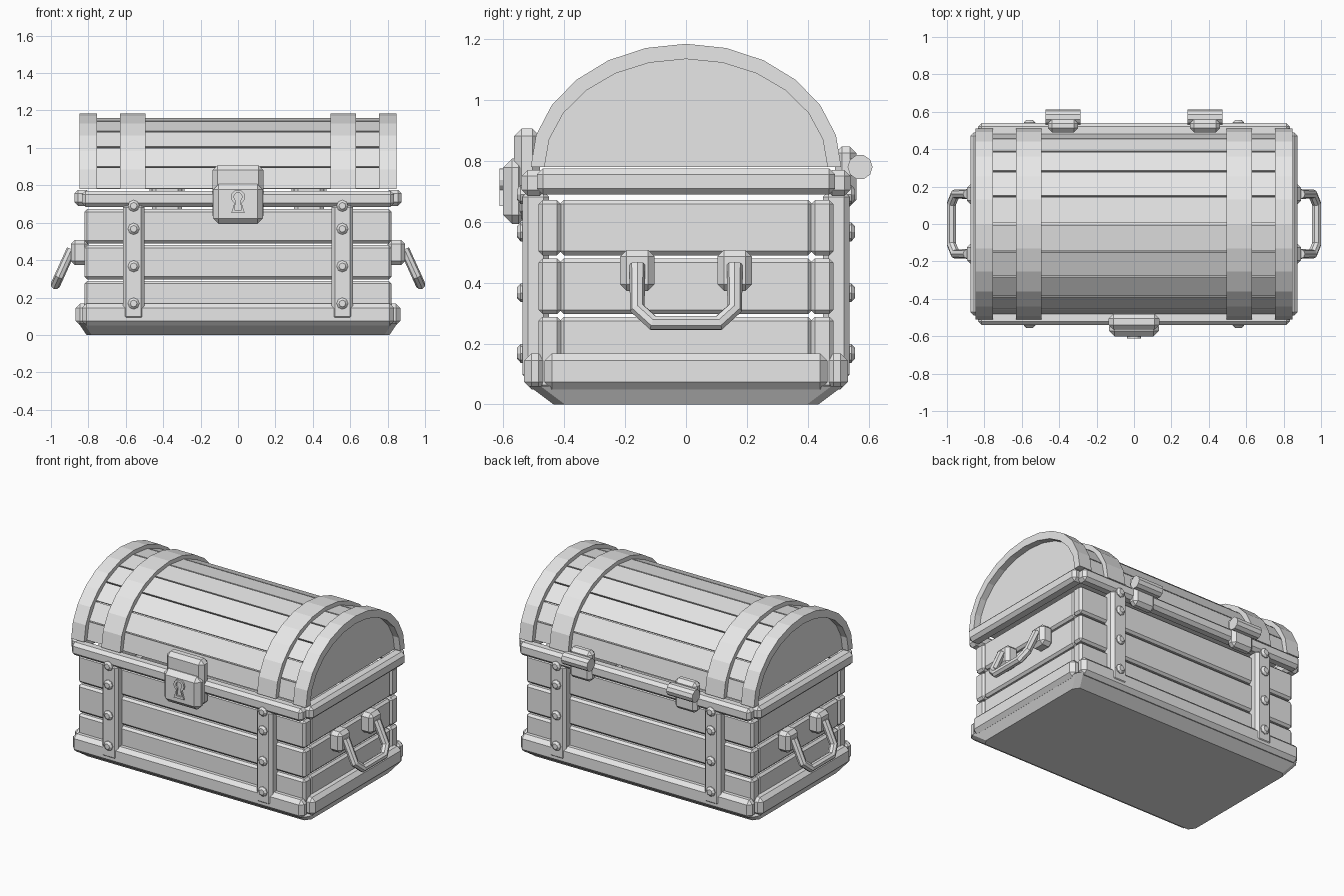
import bpy, bmesh, math
from mathutils import Vector

if "Cube" in bpy.data.objects:
    bpy.data.objects.remove(bpy.data.objects["Cube"], do_unlink=True)

grey = bpy.data.materials.new("plain_grey")
grey.use_nodes = True
COLOUR = (0.8, 0.8, 0.8, 1)
grey.diffuse_color = COLOUR
grey.node_tree.nodes["Principled BSDF"].inputs["Base Color"].default_value = COLOUR


def finish(name, bm):
    bmesh.ops.recalc_face_normals(bm, faces=bm.faces)
    mesh = bpy.data.meshes.new(name)
    bm.to_mesh(mesh)
    bm.free()
    mesh.materials.append(grey)
    ob = bpy.data.objects.new(name, mesh)
    bpy.context.collection.objects.link(ob)
    return ob


def box(name, xs, ys, zs, chamfer=0.02):
    """Chamfered box between the given limits."""
    bm = bmesh.new()
    bmesh.ops.create_cube(bm, size=1)
    for v in bm.verts:
        v.co = [sum(lim) / 2 + c * (lim[1] - lim[0]) for c, lim in zip(v.co, (xs, ys, zs))]
    bmesh.ops.bevel(bm, geom=bm.edges[:], offset=chamfer, segments=1, affect='EDGES')
    return finish(name, bm)


def span(sign, near, far):
    return tuple(sorted((sign * near, sign * far)))


def prism(name, outline, axis, start, end):
    """Extrude a closed 3D outline along an axis."""
    bm = bmesh.new()
    d = Vector(axis)
    face = bm.faces.new([bm.verts.new(Vector(p) + d * start) for p in outline])
    out = bmesh.ops.extrude_face_region(bm, geom=[face])
    bmesh.ops.translate(bm, vec=d * (end - start),
                        verts=[g for g in out["geom"] if isinstance(g, bmesh.types.BMVert)])
    return finish(name, bm)


LID_Z = 0.78


def arc(a, b, t0, t1, steps):
    ts = [math.radians(t0 + (t1 - t0) * i / steps) for i in range(steps + 1)]
    return [(0, a * math.cos(t), LID_Z + b * math.sin(t)) for t in ts]


def arch(name, outer, inner, x0, x1, t0=0, t1=180, steps=12):
    ring = arc(*outer, t0, t1, steps) + arc(*inner, t0, t1, steps)[::-1]
    return prism(name, ring, (1, 0, 0), x0, x1)


# Tapered base slab
bm = bmesh.new()
bmesh.ops.create_cube(bm, size=1)
for v in bm.verts:
    top = v.co.z > 0
    v.co = (v.co.x * (1.70 if top else 1.62), v.co.y * (1.03 if top else 0.87), 0.06 if top else 0)
bmesh.ops.bevel(bm, geom=[e for e in bm.edges if abs(e.verts[0].co.z - e.verts[1].co.z) > 0.01],
                offset=0.025, segments=1, affect='EDGES')
finish("base_slab", bm)

# Walls of three planks each, with narrow gaps between
for s, side in ((-1, "right"), (1, "left")):
    face = "front" if s < 0 else "back"
    for i, zs in enumerate([(0.05, 0.288), (0.297, 0.48), (0.49, 0.672)]):
        box(f"{face}_plank_{i}", (-0.82, 0.82), span(s, 0.41, 0.485), zs, 0.014)
        box(f"{side}_plank_{i}", span(s, 0.74, 0.815), (-0.415, 0.415), zs, 0.014)

    # Rails around the base and the rim
    box(f"{face}_base_rail", (-0.835, 0.835), span(s, 0.46, 0.532), (0.05, 0.168), 0.024)
    box(f"{side}_base_rail", span(s, 0.79, 0.868), (-0.465, 0.465), (0.05, 0.168), 0.024)
    box(f"{face}_rim_rail", (-0.835, 0.835), span(s, 0.46, 0.54), (0.685, 0.77), 0.02)
    box(f"{side}_rim_rail", span(s, 0.79, 0.875), (-0.49, 0.49), (0.69, 0.776), 0.02)

    # Upright straps with domed rivets
    for x in (-0.558, 0.558):
        box(f"{face}_strap", (x - 0.058, x + 0.058), span(s, 0.45, 0.537), (0.08, 0.70), 0.018)
        for z in (0.168, 0.367, 0.567, 0.69):
            bm = bmesh.new()
            bmesh.ops.create_cone(bm, cap_ends=True, segments=8, radius1=0.031, radius2=0.031, depth=0.05)
            bmesh.ops.bevel(bm, geom=[e for e in bm.edges if e.verts[0].co.z > 0 and e.verts[1].co.z > 0],
                            offset=0.012, segments=1, affect='EDGES')
            rivet = finish(f"{face}_rivet", bm)
            rivet.rotation_euler.x = -s * math.pi / 2
            rivet.location = (x, s * 0.53, z)

    # Lid bands
    arch(f"{side}_end_band", (0.51, 0.405), (0.465, 0.355), *span(s, 0.755, 0.848))
    arch(f"{side}_inner_band", (0.51, 0.405), (0.465, 0.355), *span(s, 0.495, 0.63))

    # Carrying handle: two mounts and a bent bar
    for y in (-0.16, 0.16):
        box(f"{side}_handle_mount", span(s, 0.80, 0.893), (y - 0.057, y + 0.057), (0.373, 0.508), 0.022)
    half = [(0.89, 0.16, 0.458), (0.955, 0.16, 0.315), (0.976, 0.108, 0.268)]
    path = half + [(x, -y, z) for x, y, z in half[::-1]]
    curve = bpy.data.curves.new(f"{side}_handle_bar", 'CURVE')
    curve.dimensions = '3D'
    curve.bevel_depth = 0.026
    curve.bevel_resolution = 2
    curve.use_fill_caps = True
    spline = curve.splines.new('POLY')
    spline.points.add(len(path) - 1)
    for p, (x, y, z) in zip(spline.points, path):
        p.co = (s * x, y, z, 1)
    spline.use_smooth = False
    curve.materials.append(grey)
    bpy.context.collection.objects.link(bpy.data.objects.new(f"{side}_handle_bar", curve))

    # Hinge: plate and pin barrel
    hx = s * 0.38
    box(f"{side}_hinge_plate", (hx - 0.08, hx + 0.08), (0.49, 0.56), (0.65, 0.848), 0.022)
    circle = [(0, 0.572 + 0.041 * math.cos(i * math.pi / 5), 0.78 + 0.041 * math.sin(i * math.pi / 5))
              for i in range(10)]
    prism(f"{side}_hinge_barrel", circle, (1, 0, 0), hx - 0.093, hx + 0.093)

# Barrel lid: closed core under ten long planks
prism("lid_core", arc(0.468, 0.36, 0, 180, 12), (1, 0, 0), -0.805, 0.805)
for i in range(10):
    arch(f"lid_plank_{i}", (0.48, 0.38), (0.44, 0.34), -0.80, 0.80, 18 * i + 0.5, 18 * i + 17.5, 1)

# Lock: backplate, raised body and keyhole escutcheon
box("lock_backplate", (-0.135, 0.135), (-0.565, -0.48), (0.61, 0.907), 0.025)
box("lock_body", (-0.133, 0.133), (-0.601, -0.52), (0.593, 0.808), 0.03)


def keyhole(r, foot, bottom):
    ts = [math.radians(-60 + 300 * i / 10) for i in range(11)]
    return [(r * math.cos(t), 0.738 + r * math.sin(t)) for t in ts] + [(-foot, bottom), (foot, bottom)]


bm = bmesh.new()
loops = []
for y, shape in ((-0.59, (0.038, 0.036, 0.652)), (-0.612, (0.038, 0.036, 0.652)),
                 (-0.612, (0.022, 0.019, 0.668)), (-0.59, (0.022, 0.019, 0.668))):
    loops.append([bm.verts.new((x, y, z)) for x, z in keyhole(*shape)])
for a, b in zip(loops, loops[1:]):
    for i in range(len(a)):
        j = (i + 1) % len(a)
        bm.faces.new((a[i], a[j], b[j], b[i]))
finish("keyhole_surround", bm)
